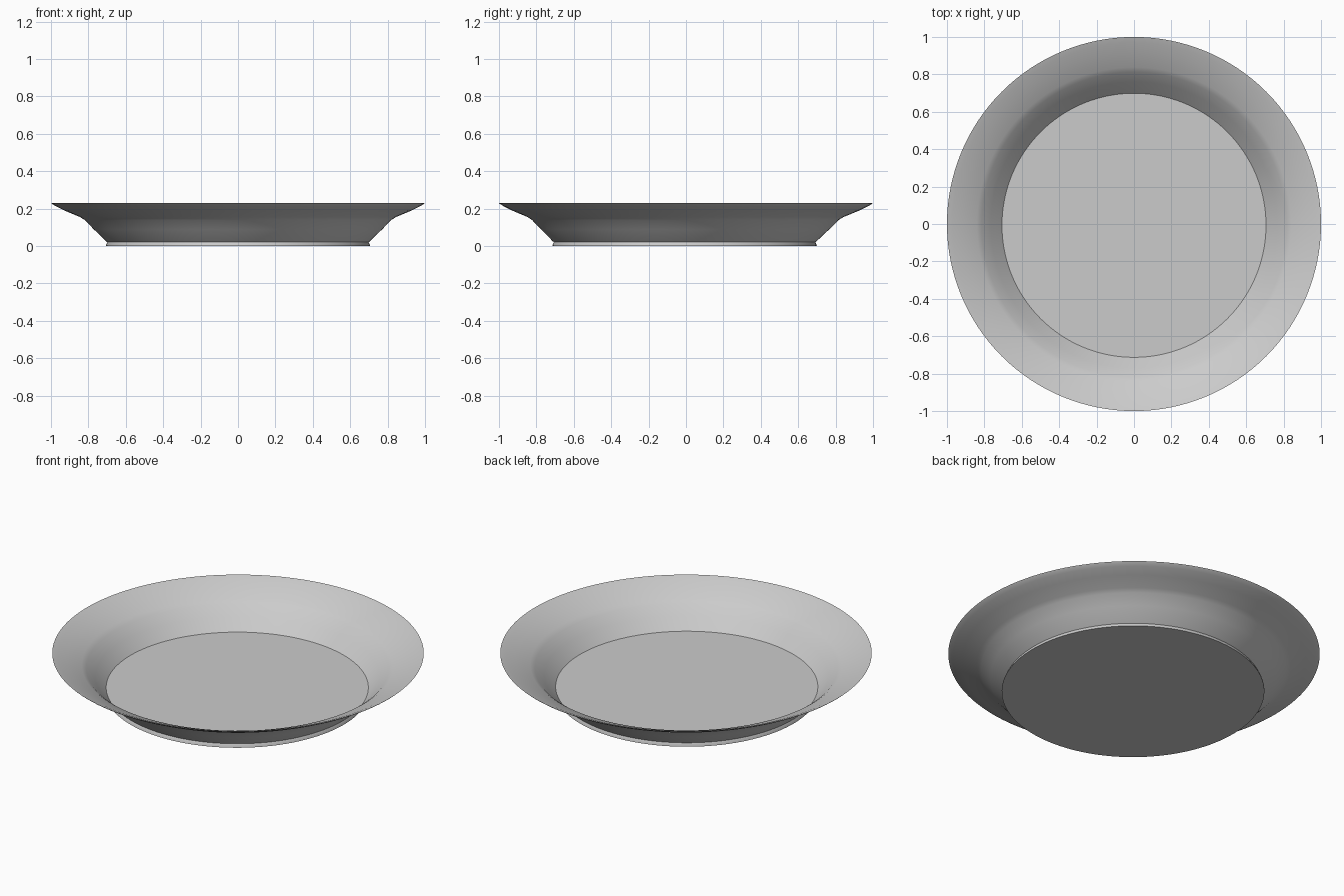
import bpy, bmesh, math

cube = bpy.data.objects.get("Cube")
if cube:
    bpy.data.objects.remove(cube, do_unlink=True)

SEGMENTS = 128
HEIGHT = 0.23
BASE_SHIFT = -0.008  # the foot sits slightly towards the front

# Cross-section as (radius, height): underside outwards, then the inside back in
underside = [(0, 0), (0.707, 0), (0.707, 0.004), (0.699, 0.02), (0.703, 0.023),
             (0.77, 0.088), (0.82, 0.139), (0.845, 0.155), (0.925, 0.188),
             (0.975, 0.213), (0.995, 0.225)]
inside = [(1.0, HEIGHT), (0.97, 0.22), (0.92, 0.196), (0.84, 0.161), (0.815, 0.143),
          (0.765, 0.092), (0.706, 0.028), (0, 0.028)]

# Porcelain colour
grey = bpy.data.materials.new("light_grey")
grey.use_nodes = True
colour = (0.6, 0.6, 0.6, 1)
grey.diffuse_color = colour
grey.node_tree.nodes["Principled BSDF"].inputs["Base Color"].default_value = colour

# Plate: spin the cross-section round the vertical axis
bm = bmesh.new()
verts = [bm.verts.new((r, 0, z)) for r, z in underside + inside]
edges = [bm.edges.new(pair) for pair in zip(verts, verts[1:])]
bmesh.ops.spin(bm, geom=verts + edges, cent=(0, 0, 0), axis=(0, 0, 1),
               angle=math.tau, steps=SEGMENTS, use_merge=True)
bmesh.ops.remove_doubles(bm, verts=bm.verts, dist=0.0005)
bmesh.ops.recalc_face_normals(bm, faces=bm.faces)
for v in bm.verts:
    v.co.y += BASE_SHIFT * (1 - v.co.z / HEIGHT)

mesh = bpy.data.meshes.new("plate")
bm.to_mesh(mesh)
bm.free()
plate = bpy.data.objects.new("plate", mesh)
bpy.context.collection.objects.link(plate)
mesh.materials.append(grey)

# Smooth walls with a crisp floor edge and rim
bpy.ops.object.select_all(action='DESELECT')
plate.select_set(True)
bpy.context.view_layer.objects.active = plate
bpy.ops.object.shade_smooth_by_angle(angle=math.radians(30))
